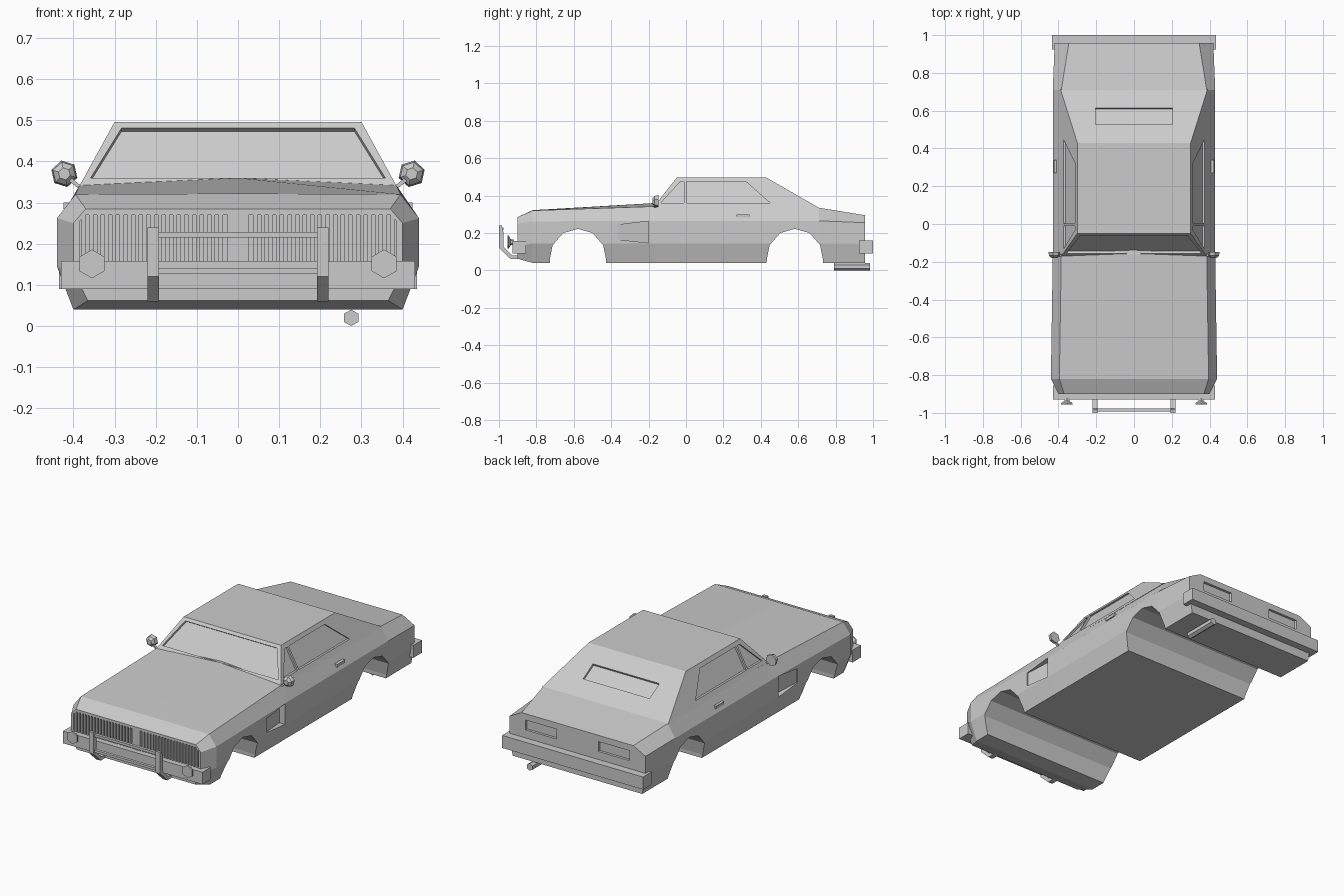
import bpy, bmesh
from math import cos, sin, pi

if "Cube" in bpy.data.objects:
    bpy.data.objects.remove(bpy.data.objects["Cube"])


def loft(name, rings):
    """Skin a closed solid through rings with equal point counts."""
    n = len(rings[0])
    verts = [p for r in rings for p in r]
    faces = [(k * n + i, k * n + (i + 1) % n, (k + 1) * n + (i + 1) % n, (k + 1) * n + i)
             for k in range(len(rings) - 1) for i in range(n)]
    faces += [tuple(range(n)), tuple(range(len(verts) - n, len(verts)))]
    me = bpy.data.meshes.new(name)
    me.from_pydata(verts, [], faces)
    bm = bmesh.new()
    bm.from_mesh(me)
    bmesh.ops.recalc_face_normals(bm, faces=bm.faces)
    bm.to_mesh(me)
    bm.free()
    ob = bpy.data.objects.new(name, me)
    bpy.context.collection.objects.link(ob)
    return ob


def box(name, x0, x1, y0, y1, z0, z1):
    return loft(name, [[(x0, y, z0), (x1, y, z0), (x1, y, z1), (x0, y, z1)] for y in (y0, y1)])


def side_prism(name, pts, x0, x1):
    return loft(name, [[(x, y, z) for y, z in pts] for x in (x0, x1)])


def y_cone(name, x, z, n, sections, turn=0.0):
    """Round-ish part along y; sections are (y, radius)."""
    return loft(name, [[(x + r * cos(turn + 2 * pi * i / n), y, z + r * sin(turn + 2 * pi * i / n))
                        for i in range(n)] for y, r in sections])


def cut(ob, cutters):
    for c in cutters:
        c.hide_render = True
        m = ob.modifiers.new("cut", 'BOOLEAN')
        m.operation, m.solver, m.object = 'DIFFERENCE', 'EXACT', c
    dg = bpy.context.evaluated_depsgraph_get()
    me = bpy.data.meshes.new_from_object(ob.evaluated_get(dg))
    ob.modifiers.clear()
    ob.data = me
    for c in cutters:
        bpy.data.objects.remove(c)


# Body shell: cross-sections from nose to tail
def section(y, pts, zc):
    return [(x, y, z) for x, z in pts] + [(0, y, zc)] + [(-x, y, z) for x, z in reversed(pts)]


body = loft("body", [
    section(-.90, [(.365, .062), (.40, .13), (.40, .25), (.37, .285)], .285),
    section(-.82, [(.40, .04), (.44, .145), (.44, .262), (.395, .32)], .322),
    section(-.165, [(.40, .04), (.43, .145), (.43, .265), (.385, .342)], .36),
    section(.71, [(.40, .04), (.43, .145), (.43, .265), (.385, .335)], .335),
    section(.957, [(.40, .04), (.42, .145), (.42, .255), (.345, .295)], .295)])

# Wheel arches, grille opening, tail lights and side vents cut from the body
half = [(.152, -.02), (.15, .06), (.135, .135), (.078, .2)]
arch = half + [(0, .222)] + [(-a, b) for a, b in reversed(half)]
cutters = [side_prism("arch_cut", [(yc + a, b) for a, b in arch], -.6, .6) for yc in (-.578, .582)]
grille = [(-.37, .15), (.37, .15), (.385, .165), (.385, .255), (.37, .27),
          (-.37, .27), (-.385, .255), (-.385, .165)]
cutters.append(loft("grille_cut", [[(x, y, z) for x, z in grille] for y in (-1, -.88)]))
for s in (-1, 1):
    a, b = sorted((s * .13, s * .32))
    cutters.append(box("tail_light_cut", a, b, .943, 1.1, .205, .26))
    vent = [(-.365, .165, .428), (-.365, .243, .428), (-.2, .263, .395), (-.2, .147, .395)]
    cutters.append(loft("vent_cut", [[(s * x, y, z) for y, z, x in vent],
                                     [(s * .5, y, z) for y, z, x in vent]]))
cut(body, cutters)

# Cabin: plane positions as functions of height
TOP = .496


def side_x(z): return .30 + (TOP - z) * .548


def front_y(z): return -.05 - (TOP - z) * .78


def rear_y(z): return .43 + (TOP - z) * 1.74


cabin = loft("cabin", [[(-side_x(z), front_y(z), z), (side_x(z), front_y(z), z),
                        (side_x(z), rear_y(z), z), (-side_x(z), rear_y(z), z)] for z in (.333, TOP)])

# Window recesses
cutters = []
windows = ([(-.135, .36), (-.03, .475), (-.01, .475), (-.01, .36)],
           [(.003, .36), (.003, .475), (.32, .475), (.45, .36)])
for s in (-1, 1):
    for w in windows:
        cutters.append(loft("side_window_cut", [[(s * (side_x(z) + d), y, z) for y, z in w]
                                                for d in (-.012, .05)]))
shield = [(-.358, .36), (.358, .36), (.283, .481), (-.283, .481)]
cutters.append(loft("windshield_cut", [[(x, front_y(z) + d, z + e) for x, z in shield]
                                       for d, e in ((.012, -.008), (-.05, .035))]))
slot = [(-.205, .39), (.205, .39), (.205, .44), (-.205, .44)]
cutters.append(loft("rear_window_cut", [[(x, rear_y(z) + d * .5, z + d) for x, z in slot]
                                        for d in (-.01, .04)]))
cut(cabin, cutters)

# Grille bars and centre block
box("grille_centre", -.025, .025, -.9, -.875, .15, .27)
for s in (-1, 1):
    for i in range(19):
        x = s * (.042 + i * .0185)
        box("grille_bar", x - .005, x + .005, -.898, -.875, .15, .27)

# Bumpers
box("front_bumper", -.43, .43, -.928, -.855, .09, .158)
box("rear_bumper", -.435, .435, .925, 1.0, .09, .16)

# Push bar
upright = [(-1.0, .24), (-.985, .24), (-.975, .2), (-.975, .125), (-.93, .08),
           (-.86, .08), (-.86, .06), (-.937, .06), (-1.0, .12)]
for s in (-1, 1):
    side_prism("push_bar_upright", upright, s * .192, s * .22)
for z in (.222, .134):
    box("push_bar_rail", -.195, .195, -.993, -.977, z - .007, z + .007)

# Headlights, mirrors and door handles on both sides
for s in (-1, 1):
    y_cone("headlight", s * .355, .151, 6, [(-.92, .014), (-.937, .016), (-.948, .035), (-.955, .035)], pi / 6)
    y_cone("mirror", s * .422, .37, 6, [(-.18, .015), (-.168, .029), (-.148, .033)], .3 * s)
    loft("mirror_arm", [[(s * x, -.165 + dy, z + dz) for dy, dz in ((-.007, -.006), (.007, -.006), (.007, .006), (-.007, .006))]
                        for x, z in ((.375, .33), (.415, .362))])
    a, b = sorted((s * .395, s * .424))
    box("door_handle", a, b, .27, .34, .284, .3)

# Exhaust pipe
y_cone("exhaust_pipe", .275, .02, 6, [(.79, .02), (.985, .02)], pi / 6)
